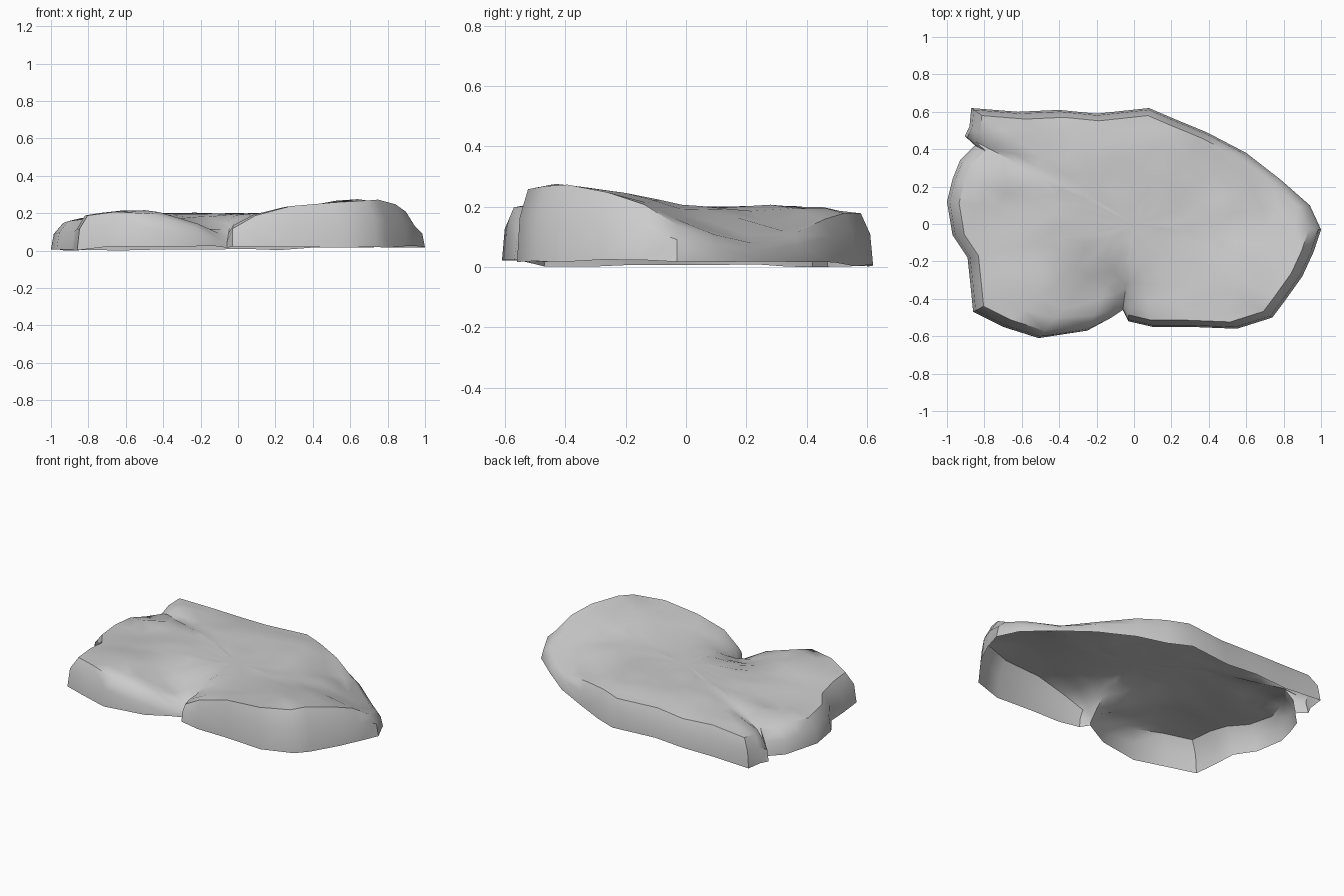
import bpy, bmesh, math, random
from mathutils import Vector

if "Cube" in bpy.data.objects:
    bpy.data.objects.remove(bpy.data.objects["Cube"])

random.seed(4)

# Outline seen from above, counter-clockwise: x, y, height of the shoulder
OUTLINE = [
    (1.0, -.03, .14), (.94, .10, .11), (.78, .24, .08), (.60, .38, .11),
    (.39, .49, .16), (.22, .56, .18), (.08, .62, .18), (-.2, .59, .18),
    (-.4, .61, .17), (-.62, .60, .18), (-.87, .62, .17), (-.88, .52, .16),
    (-.905, .47, .11), (-.85, .42, .15), (-.93, .34, .14), (-.97, .24, .16),
    (-1.0, .12, .15), (-.97, -.06, .16), (-.89, -.18, .17), (-.875, -.32, .19),
    (-.86, -.47, .19), (-.70, -.55, .21), (-.51, -.61, .20), (-.25, -.57, .13),
    (-.12, -.50, .07), (-.06, -.46, .06), (-.03, -.52, .12), (.10, -.55, .19),
    (.30, -.55, .24), (.55, -.56, .26), (.74, -.50, .27), (.80, -.42, .275),
    (.90, -.28, .25), (.96, -.15, .21),
]

# Mounds and hollows on the top: x, y, height change, radius
MOUNDS = [
    (.65, -.38, .075, .30), (-.6, -.42, .03, .18), (-.15, -.38, -.09, .15),
    (-.70, .08, -.05, .10), (.47, .32, -.05, .12), (.30, .40, .02, .12),
    (-.55, .38, -.03, .12), (-.75, .52, .02, .12), (.75, .12, -.05, .20),
    (-.85, .1, .02, .10), (-.3, -.2, -.02, .08),
]
# Ring scale towards the centre, share of the shoulder height
WALL = [(1.0, 0.0), (.985, .6), (.935, 1.0)]
TOP = [.84, .72, .58, .44, .3, .15]


def top_height(x, y):
    z = .2
    for mx, my, h, r in MOUNDS:
        z += h * math.exp(-((x - mx) ** 2 + (y - my) ** 2) / (r * r))
    return z


bm = bmesh.new()
rings = []

# Steep side wall, open underneath
for s, share in WALL:
    ring = []
    for x, y, h in OUTLINE:
        base = .022 - (.016 if x < -.8 or y > .5 else 0) + random.uniform(-.005, .005)
        ring.append(bm.verts.new((x * s, y * s, base + (h - base) * share)))
    rings.append(ring)

# Uneven top surface
for s in TOP:
    ring = []
    keep = max(0, (s - .65) / .285) ** 1.2
    for x, y, h in OUTLINE:
        j = 1 + random.uniform(-.03, .03)
        px, py = x * s * j, y * s * j
        z = top_height(px, py) * (1 - keep) + h * keep
        z += random.uniform(-.007, .007) * min(1, s * 1.5)
        ring.append(bm.verts.new((px, py, z)))
    rings.append(ring)

n = len(OUTLINE)
for a, b in zip(rings, rings[1:]):
    for i in range(n):
        k = (i + 1) % n
        bm.faces.new((a[i], a[k], b[k], b[i]))
centre = bm.verts.new((0, 0, top_height(0, 0)))
for i in range(n):
    bm.faces.new((rings[-1][i], rings[-1][(i + 1) % n], centre))
bmesh.ops.triangulate(bm, faces=[f for f in bm.faces if len(f.verts) > 3])

# Rest on the ground
low = min(v.co.z for v in bm.verts)
bmesh.ops.translate(bm, verts=bm.verts, vec=Vector((0, 0, -low)))

mesh = bpy.data.meshes.new("rock_slab")
bm.to_mesh(mesh)
bm.free()
rock = bpy.data.objects.new("rock_slab", mesh)
bpy.context.collection.objects.link(rock)
for p in mesh.polygons:
    p.use_smooth = True
mesh.set_sharp_from_angle(angle=math.radians(40))
